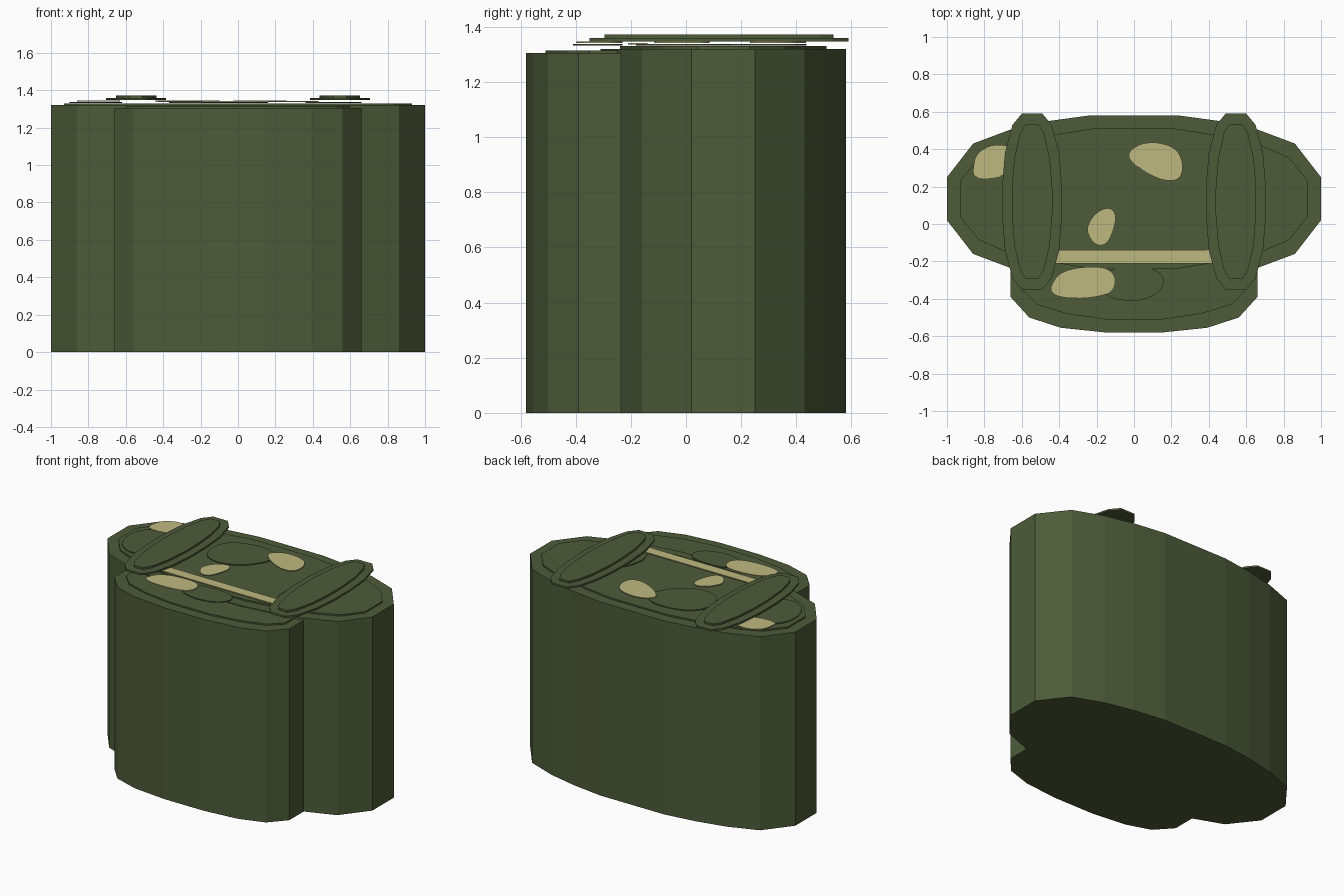
import bpy, bmesh

if "Cube" in bpy.data.objects:
    bpy.data.objects.remove(bpy.data.objects["Cube"])


def material(name, rgb):
    m = bpy.data.materials.new(name)
    m.diffuse_color = (*rgb, 1)
    m.use_nodes = True
    m.node_tree.nodes["Principled BSDF"].inputs["Base Color"].default_value = m.diffuse_color
    return m


GREEN = material("olive green", (0.074, 0.105, 0.041))
TAN = material("pale tan", (0.52, 0.485, 0.215))


def prism(name, pts, z0, z1, mat):
    """Extrude a closed outline from z0 to z1."""
    bm = bmesh.new()
    face = bm.faces.new([bm.verts.new((x, y, z0)) for x, y in pts])
    ext = bmesh.ops.extrude_face_region(bm, geom=[face])["geom"]
    for v in ext:
        if isinstance(v, bmesh.types.BMVert):
            v.co.z = z1
    bmesh.ops.recalc_face_normals(bm, faces=bm.faces[:])
    me = bpy.data.meshes.new(name)
    bm.to_mesh(me)
    bm.free()
    me.materials.append(mat)
    ob = bpy.data.objects.new(name, me)
    bpy.context.collection.objects.link(ob)
    return ob


def mirror_x(half):
    """Close a right-hand outline with its left-hand copy."""
    return half + [(-x, y) for x, y in reversed(half)]


def rounded(pts, steps=4):
    """Smooth closed curve through the points."""
    out, n = [], len(pts)
    for i in range(n):
        a, b, c, d = (pts[(i + k - 1) % n] for k in range(4))
        for s in range(steps):
            t = s / steps
            out.append(tuple(0.5 * (2 * b[k] + (c[k] - a[k]) * t
                             + (2 * a[k] - 5 * b[k] + 4 * c[k] - d[k]) * t * t
                             + (3 * b[k] - a[k] - 3 * c[k] + d[k]) * t ** 3)
                             for k in (0, 1)))
    return out


# Main body with a raised top panel
quarter = [(0.24, 0.445), (0.46, 0.415), (0.66, 0.37), (0.86, 0.295), (1.0, 0.115)]
panel = [(0.22, 0.375), (0.41, 0.345), (0.68, 0.285), (0.83, 0.22), (0.93, 0.095)]


def oval(q, cy):
    return mirror_x([(x, cy + y) for x, y in q] + [(x, cy - y) for x, y in reversed(q)])


prism("main_body", oval(quarter, 0.135), 0, 1.32, GREEN)
prism("main_top_panel", oval(panel, 0.135), 1.315, 1.33, GREEN)

# Front pocket with its own raised panel
prism("front_pocket", mirror_x([(0.15, -0.58), (0.39, -0.555), (0.56, -0.50),
                                (0.66, -0.39), (0.66, -0.20), (0.5, -0.1)]),
      0, 1.305, GREEN)
prism("pocket_top_panel", mirror_x([(0.15, -0.51), (0.36, -0.48), (0.52, -0.43),
                                    (0.60, -0.35), (0.60, -0.22)]),
      1.30, 1.315, GREEN)

# Shoulder straps: two stacked long ovals on each side
strap = [(0.055, 0.47), (0.105, 0.41), (0.145, 0.26), (0.16, 0.08)]
pad = [(0.034, 0.415), (0.065, 0.365), (0.095, 0.23), (0.108, 0.07)]
for side, sx in (("left", -1), ("right", 1)):
    for part, q, z0, z1 in (("strap", strap, 1.347, 1.359),
                            ("strap_pad", pad, 1.359, 1.372)):
        pts = [(sx * 0.545 + x, y) for x, y in oval(q, 0.12)]
        prism(f"{side}_{part}", pts, z0, z1, GREEN)

# Camouflage patches on the top, green ones lower than tan ones
green_patches = {
    "large": [(-0.37, 0.28), (-0.32, 0.38), (-0.2, 0.43), (-0.06, 0.43),
              (0.02, 0.37), (0.015, 0.27), (-0.08, 0.15), (-0.22, 0.10),
              (-0.34, 0.15)],
    "front": [(-0.19, -0.32), (-0.13, -0.25), (0, -0.23), (0.12, -0.25),
              (0.16, -0.31), (0.11, -0.38), (0, -0.41), (-0.13, -0.39)],
    "left": [(-0.9, 0.1), (-0.87, 0.22), (-0.78, 0.27), (-0.66, 0.22),
             (-0.62, 0.08), (-0.66, -0.05), (-0.76, -0.085), (-0.86, -0.02)],
    "right": [(0.36, -0.02), (0.40, 0.10), (0.50, 0.16), (0.62, 0.1),
              (0.66, -0.03), (0.58, -0.15), (0.45, -0.18), (0.38, -0.12)],
}
tan_patches = {
    "back": [(-0.025, 0.36), (0.02, 0.42), (0.12, 0.435), (0.22, 0.40),
             (0.26, 0.32), (0.24, 0.245), (0.16, 0.235), (0.05, 0.285)],
    "middle": [(-0.25, -0.03), (-0.21, 0.05), (-0.14, 0.085), (-0.10, 0.05),
               (-0.11, -0.03), (-0.15, -0.105), (-0.21, -0.105)],
    "front": [(-0.445, -0.35), (-0.40, -0.27), (-0.30, -0.235), (-0.16, -0.235),
              (-0.105, -0.29), (-0.13, -0.365), (-0.25, -0.395), (-0.39, -0.39)],
    "left": [(-0.86, 0.28), (-0.84, 0.37), (-0.76, 0.42), (-0.66, 0.41),
             (-0.63, 0.34), (-0.68, 0.27), (-0.77, 0.245), (-0.84, 0.25)],
}
for name, pts in green_patches.items():
    prism(f"{name}_green_patch", rounded(pts), 1.332, 1.338, GREEN)
for name, pts in tan_patches.items():
    prism(f"{name}_tan_patch", rounded(pts), 1.341, 1.346, TAN)

# Pale zip strip across the top
prism("zip_strip", mirror_x([(0.43, -0.21), (0.43, -0.14)]), 1.336, 1.342, TAN)
